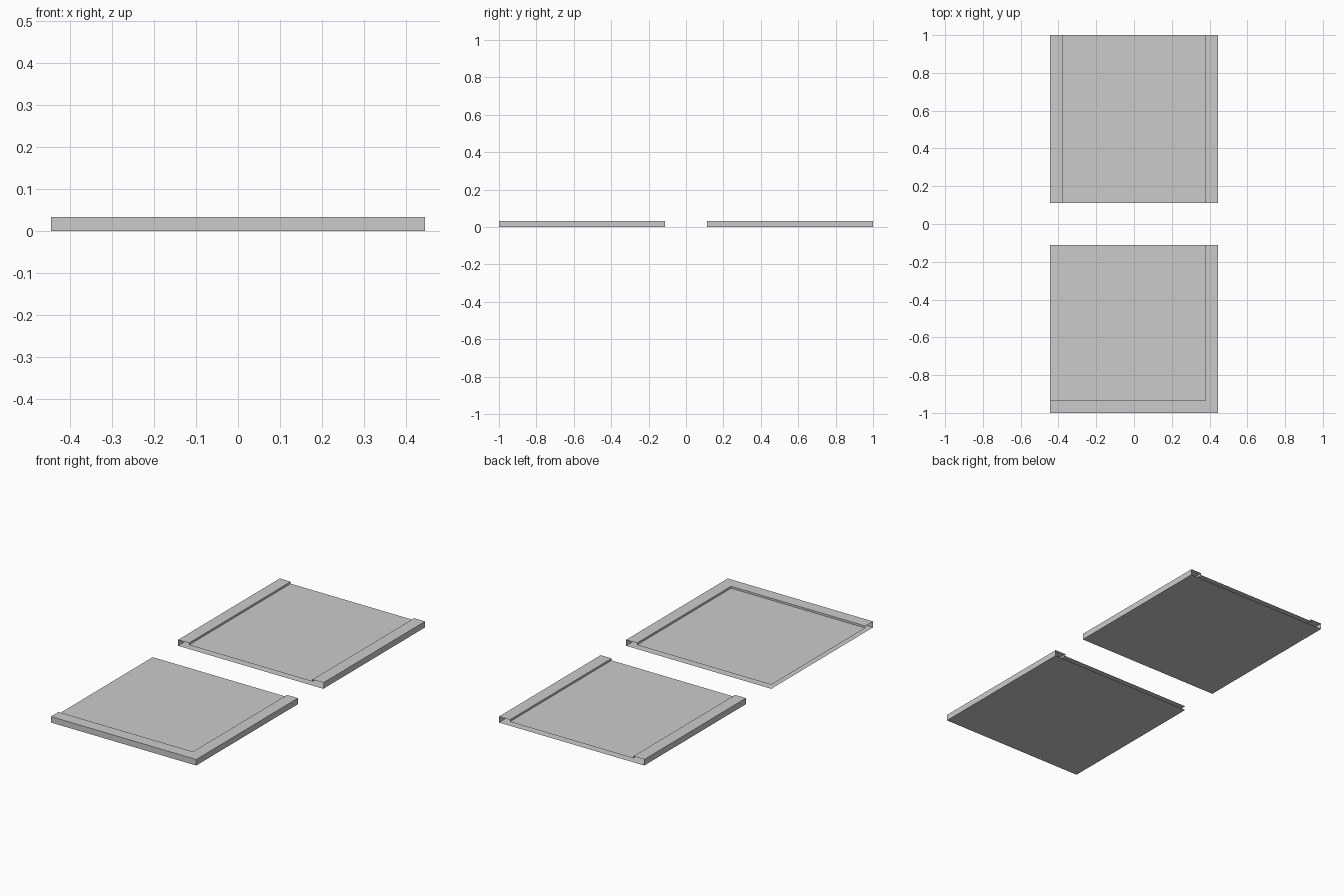
import bpy

if "Cube" in bpy.data.objects:
    bpy.data.objects.remove(bpy.data.objects["Cube"])

HALF = 0.4445          # half width of a tile
GAP = 0.111            # distance from the centre to the inner tile edge
RIM = 0.0667           # rim width
FLOOR, TOP = 0.0222, 0.0333


def build(name, faces):
    verts, polys = [], []
    for f in faces:
        ids = []
        for v in f:
            if v not in verts:
                verts.append(v)
            ids.append(verts.index(v))
        polys.append(ids)
    mesh = bpy.data.meshes.new(name)
    mesh.from_pydata(verts, [], polys)
    mesh.update()
    ob = bpy.data.objects.new(name, mesh)
    bpy.context.collection.objects.link(ob)
    return ob


def flat(points, z):
    return [(x, y, z) for x, y in points]


def rect(x0, x1, y0, y1):
    return [(x0, y0), (x1, y0), (x1, y1), (x0, y1)]


def strip(path, z0, z1):
    """Upright faces along a plan path, facing to the right of travel."""
    return [[(*a, z0), (*b, z0), (*b, z1), (*a, z1)] for a, b in zip(path, path[1:])]


def rim(outer, inner):
    """Hollow raised rim: outer wall, top, and inner step down to the floor."""
    return (strip(outer, 0, TOP) + [flat(outer + inner[::-1], TOP)]
            + strip(inner[::-1], FLOOR, TOP))


I = HALF - RIM

# Straight tile: open at both ends, a rim along each side
y0, y1 = GAP, 1.0
right = rim([(HALF, y0), (HALF, y1)], [(I, y0), (I, y1)])
left = rim([(-HALF, y1), (-HALF, y0)], [(-I, y1), (-I, y0)])
build("straight_tile",
      [flat(rect(-HALF, HALF, y0, y1)[::-1], 0), flat(rect(-I, I, y0, y1), FLOOR)]
      + right + left)

# Corner tile: open at the back and left, an L-shaped rim at front and right
y0, y1 = -1.0, -GAP
yi = y0 + RIM
corner = rim([(-HALF, y0), (HALF, y0), (HALF, y1)],
             [(-HALF, yi), (I, yi), (I, y1)])
build("corner_tile",
      [flat(rect(-HALF, HALF, y0, y1)[::-1], 0), flat(rect(-HALF, I, yi, y1), FLOOR)]
      + corner)
